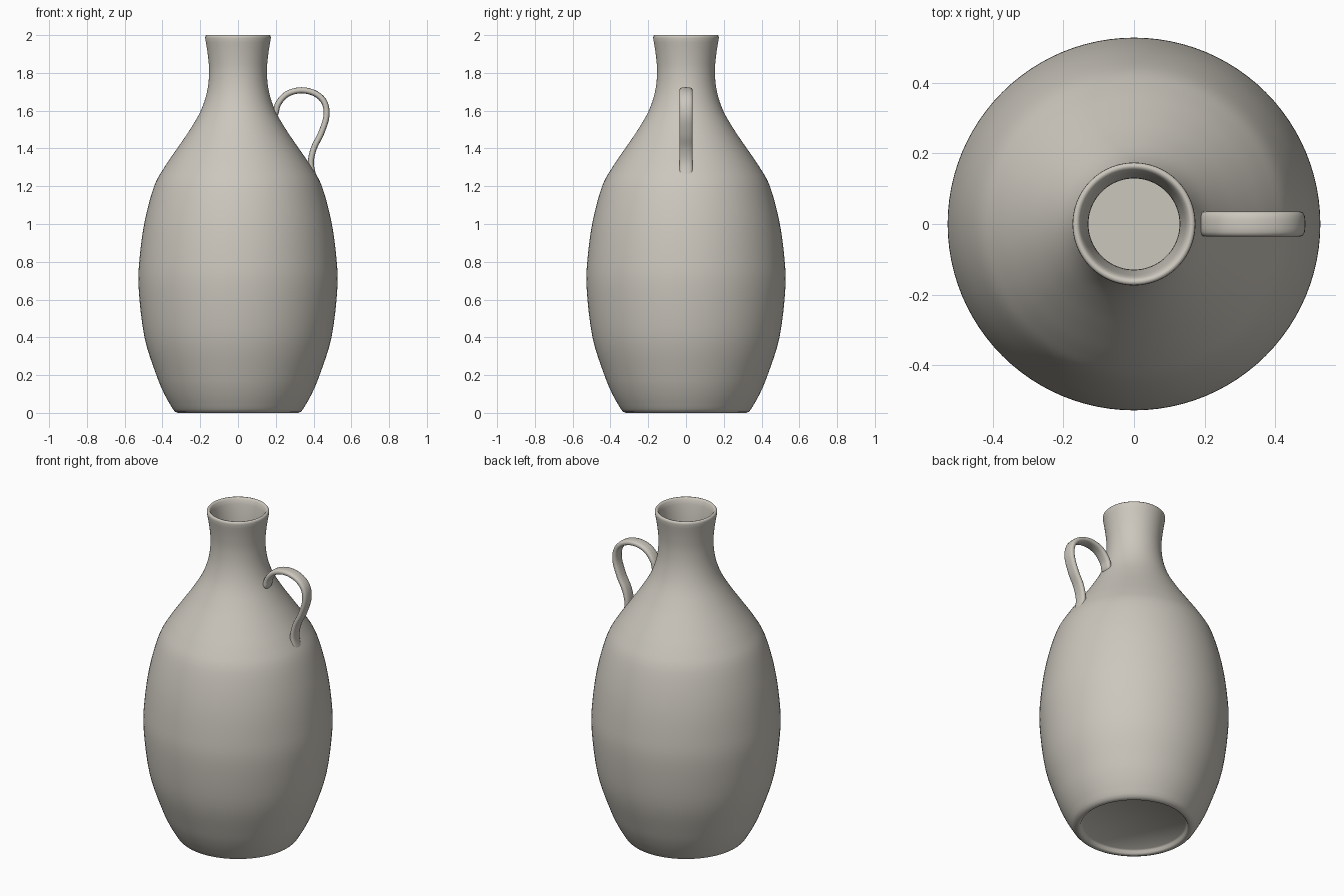
import bpy
import bmesh
from math import pi, cos, sin
from mathutils import Vector

if "Cube" in bpy.data.objects:
    bpy.data.objects.remove(bpy.data.objects["Cube"], do_unlink=True)

clay = bpy.data.materials.new("warm grey clay")
clay.use_nodes = True
colour = (0.60, 0.57, 0.51, 1)
clay.diffuse_color = colour
clay.node_tree.nodes["Principled BSDF"].inputs["Base Color"].default_value = colour


def smooth_path(points, steps):
    """Smooth curve passing through every point."""
    pts = [Vector(p) for p in points]
    pts = [2 * pts[0] - pts[1]] + pts + [2 * pts[-1] - pts[-2]]
    out = []
    for a, b, c, d in zip(pts, pts[1:], pts[2:], pts[3:]):
        for i in range(steps):
            t = i / steps
            out.append(b + 0.5 * t * (c - a + t * (2*a - 5*b + 4*c - d + t * (3*b - 3*c + d - a))))
    return out + [pts[-2]]


def normals(path):
    """Right-hand normals of a flat path."""
    result = []
    for i in range(len(path)):
        t = (path[min(i + 1, len(path) - 1)] - path[max(i - 1, 0)]).normalized()
        result.append(Vector((t.y, -t.x)))
    return result


def finish(name, bm, angle):
    bmesh.ops.recalc_face_normals(bm, faces=bm.faces)
    mesh = bpy.data.meshes.new(name)
    bm.to_mesh(mesh)
    bm.free()
    obj = bpy.data.objects.new(name, mesh)
    bpy.context.collection.objects.link(obj)
    mesh.materials.append(clay)
    bpy.ops.object.select_all(action='DESELECT')
    obj.select_set(True)
    bpy.context.view_layer.objects.active = obj
    bpy.ops.object.shade_smooth_by_angle(angle=angle)
    return obj


# Bottle: recessed foot, outer wall, rounded lip, inner wall and floor
outer = smooth_path([(0.345, 0.02), (0.39, 0.1), (0.432, 0.2), (0.495, 0.4), (0.526, 0.66),
                     (0.52, 0.83), (0.493, 1.02), (0.444, 1.2), (0.39, 1.3), (0.322, 1.4),
                     (0.254, 1.5), (0.197, 1.6), (0.164, 1.7), (0.153, 1.8), (0.159, 1.89),
                     (0.174, 1.985)], 4)
wall = 0.024
inner = [p - n * wall for p, n in zip(outer, normals(outer))]
inner = [p for p in inner if 0.07 < p.y < 1.975]
foot = [(0, 0.025), (0.285, 0.025), (0.293, 0.018), (0.298, 0.006), (0.306, 0), (0.318, 0), (0.333, 0.006)]
lip = [(0.173, 1.994), (0.168, 2.0), (0.16, 2.0), (0.153, 1.992)]
floor = [(0.34, 0.05), (0, 0.05)]
profile = foot + [tuple(p) for p in outer] + lip + [tuple(p) for p in reversed(inner)] + floor

bm = bmesh.new()
verts = [bm.verts.new((r, 0, z)) for r, z in profile]
edges = [bm.edges.new(pair) for pair in zip(verts, verts[1:])]
bmesh.ops.spin(bm, geom=verts + edges, axis=(0, 0, 1), cent=(0, 0, 0),
               angle=2 * pi, steps=96, use_duplicate=False)
bmesh.ops.remove_doubles(bm, verts=bm.verts, dist=0.0005)
finish("bottle", bm, 0.9)

# Handle: flattened strap swept along an S-shaped path, with rounded ends
path = smooth_path([(0.198, 1.575), (0.212, 1.635), (0.26, 1.688), (0.335, 1.708), (0.41, 1.69),
                    (0.458, 1.643), (0.468, 1.57), (0.44, 1.48), (0.403, 1.405), (0.386, 1.33),
                    (0.397, 1.26), (0.424, 1.192)], 6)
sides = 20
bm = bmesh.new()
rings = []
for i, (p, n) in enumerate(zip(path, normals(path))):
    end = min(i, len(path) - 1 - i)
    k = (0.7, 0.93)[end] if end < 2 else 1
    ring = []
    for s in range(sides):
        a = 2 * pi * s / sides
        c, w = cos(a), sin(a)
        # Slightly squared oval section
        q = (abs(c) ** 3 + abs(w) ** 3) ** (-1 / 3)
        off = n * (0.016 * c * q * k)
        ring.append(bm.verts.new((p.x + off.x, 0.035 * w * q * k, p.y + off.y)))
    rings.append(ring)
for a, b in zip(rings, rings[1:]):
    for s in range(sides):
        t = (s + 1) % sides
        bm.faces.new((a[s], a[t], b[t], b[s]))
bm.faces.new(rings[0])
bm.faces.new(rings[-1])
finish("handle", bm, 0.9)
